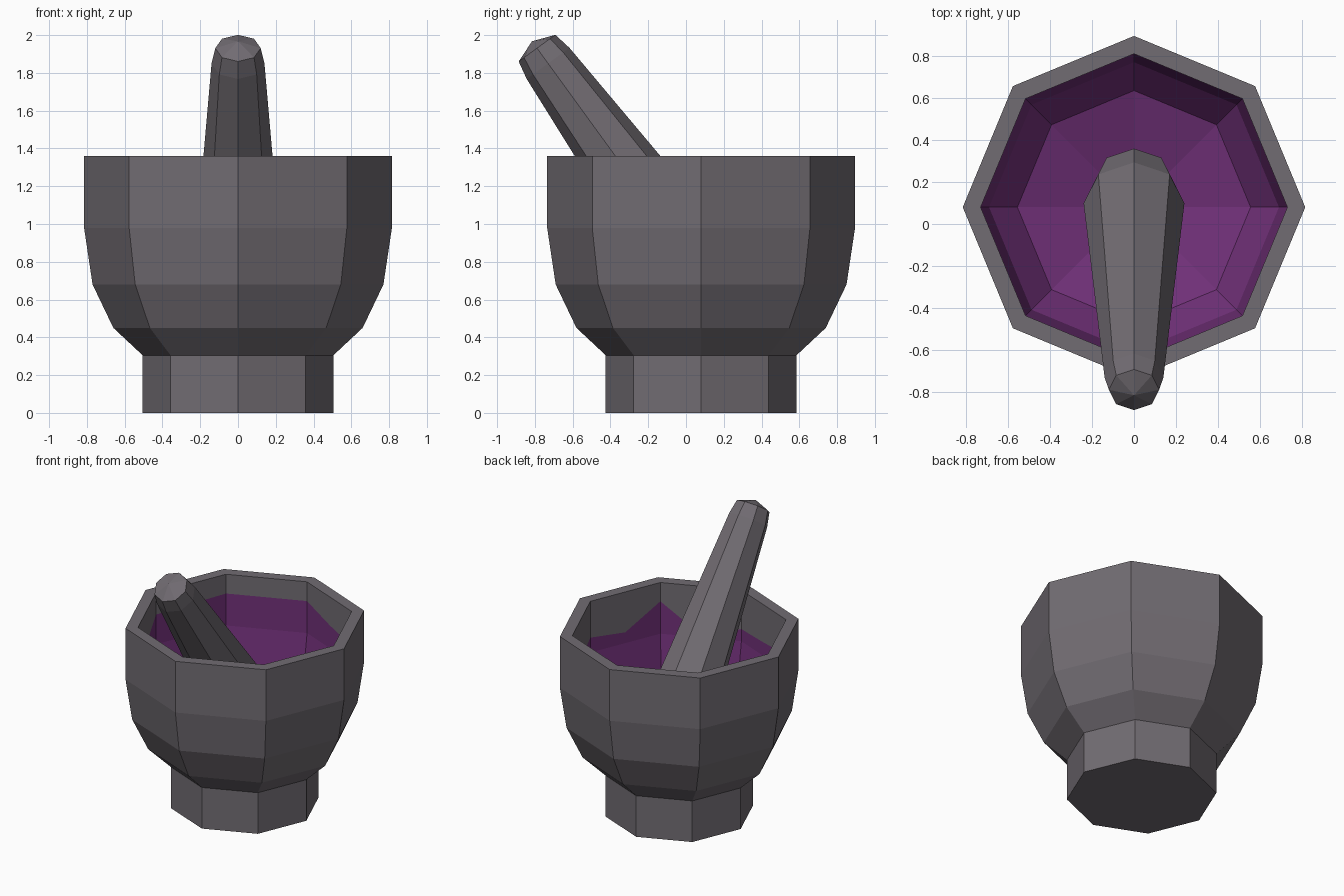
import bpy, math

if "Cube" in bpy.data.objects:
    bpy.data.objects.remove(bpy.data.objects["Cube"])

SIDES = 8
BOWL_Y = 0.08


def flat_material(name, rgb):
    m = bpy.data.materials.new(name)
    m.diffuse_color = (*rgb, 1.0)
    m.use_nodes = True
    m.node_tree.nodes["Principled BSDF"].inputs["Base Color"].default_value = m.diffuse_color
    return m


STONE = flat_material("grey stone", (0.165, 0.149, 0.168))
PASTE = flat_material("purple residue", (0.165, 0.030, 0.190))


def make_object(name, verts, faces, mats):
    mesh = bpy.data.meshes.new(name)
    mesh.from_pydata(verts, [], faces)
    for m in mats:
        mesh.materials.append(m)
    obj = bpy.data.objects.new(name, mesh)
    bpy.context.collection.objects.link(obj)
    return obj


def lathe(name, profile, mat):
    """Turn (radius, height) points into an eight-sided body; radius 0 closes it."""
    verts, rings, faces = [], [], []
    for r, z in profile:
        n = SIDES if r > 0 else 1
        rings.append([len(verts) + k % n for k in range(SIDES)])
        for k in range(n):
            a = 2 * math.pi * k / SIDES
            verts.append((r * math.cos(a), r * math.sin(a), z))
    for lo, hi in zip(rings, rings[1:]):
        for k in range(SIDES):
            j = (k + 1) % SIDES
            quad = [lo[k], lo[j], hi[j], hi[k]]
            faces.append(list(dict.fromkeys(quad)))
    return make_object(name, verts, faces, [mat])


# Mortar: foot, flared body and flat rim
body = lathe("mortar_body", [(0, 0), (0.505, 0), (0.505, 0.305), (0.66, 0.45),
                             (0.77, 0.68), (0.815, 0.98), (0.815, 1.36),
                             (0.73, 1.36)], STONE)

# Stained hollow below the straight inner wall
hollow = lathe("stained_hollow", [(0.73, 0.98), (0.69, 0.70), (0.555, 0.52),
                                  (0, 0.34)], PASTE)

# Straight inner wall, cut along the uneven stain line (heights every 22.5 degrees)
stain = [1.09, 1.06, 1.10, 1.15, 1.217, 1.217, 1.217, 1.21,
         1.20, 1.12, 1.10, 1.08, 1.07, 1.00, 1.22, 1.06]
N = len(stain)
verts, faces = [], []
for k, h in enumerate(stain):
    a = 2 * math.pi * k / N
    r = 0.73 * (math.cos(math.pi / SIDES) if k % 2 else 1)
    verts += [(r * math.cos(a), r * math.sin(a), z) for z in (1.36, h, 0.98)]
for k in range(N):
    a, b = 3 * k, 3 * ((k + 1) % N)
    faces += [(a, b, b + 1, a + 1), (a + 1, b + 1, b + 2, a + 2)]
wall = make_object("inner_wall", verts, faces, [STONE, PASTE])
for p in wall.data.polygons:
    p.material_index = p.index % 2

for part in (body, hollow, wall):
    part.location.y = BOWL_Y

# Pestle: tapered, with a blunt head and a shallow cap, leaning to the front
pestle = lathe("pestle", [(0, -1.65), (0.184, -1.60), (0.24, -1.41),
                          (0.14, 0), (0.12, 0.10), (0, 0.145)], STONE)
pestle.location = (0, -0.73, 1.85)
pestle.rotation_euler.x = math.radians(36)
